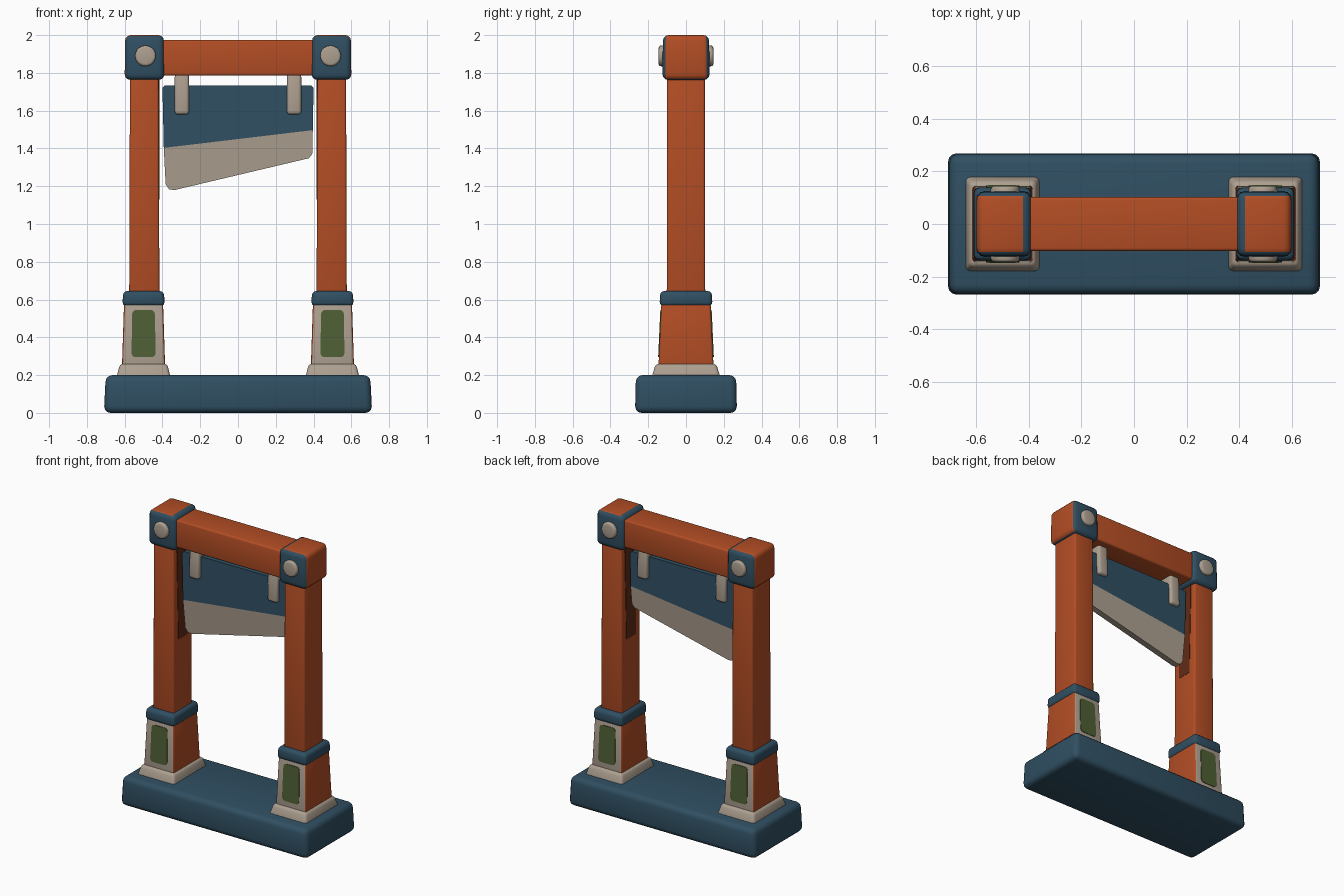
import bpy, bmesh, math
from mathutils import Matrix

if "Cube" in bpy.data.objects:
    bpy.data.objects.remove(bpy.data.objects["Cube"])

def material(name, rgb):
    m = bpy.data.materials.new(name)
    m.diffuse_color = (*rgb, 1)
    m.use_nodes = True
    m.node_tree.nodes["Principled BSDF"].inputs["Base Color"].default_value = m.diffuse_color
    return m

ORANGE = material("burnt_orange", (0.45, 0.075, 0.018))
TEAL = material("slate_blue", (0.029, 0.078, 0.122))
BEIGE = material("warm_beige", (0.42, 0.35, 0.28))
GREEN = material("moss_green", (0.08, 0.115, 0.036))
BROWN = material("dark_brown", (0.12, 0.025, 0.008))

def finish(name, bm, mats, rule=None):
    bmesh.ops.recalc_face_normals(bm, faces=bm.faces[:])
    bm.normal_update()
    if rule:
        for f in bm.faces:
            f.material_index = rule(f.normal)
    me = bpy.data.meshes.new(name)
    bm.to_mesh(me)
    bm.free()
    for m in mats:
        me.materials.append(m)
    ob = bpy.data.objects.new(name, me)
    bpy.context.collection.objects.link(ob)
    bpy.context.view_layer.objects.active = ob
    ob.select_set(True)
    bpy.ops.object.shade_smooth_by_angle(angle=math.radians(35))
    ob.select_set(False)
    return ob

def box(name, mats, cx, z, low, top, bevel=0.0, rule=None, only_y=False):
    """Tapered rounded box; low and top are half sizes (x, y)."""
    bm = bmesh.new()
    bmesh.ops.create_cube(bm, size=2)
    for v in bm.verts:
        hx, hy = top if v.co.z > 0 else low
        v.co = (cx + v.co.x * hx, v.co.y * hy, z[1] if v.co.z > 0 else z[0])
    if bevel:
        edges = [e for e in bm.edges if not only_y or
                 abs(e.verts[0].co.y - e.verts[1].co.y) > 0.02]
        bmesh.ops.bevel(bm, geom=edges, offset=bevel, segments=3,
                        profile=0.5, affect='EDGES')
    return finish(name, bm, mats, rule)

def slab(name, mat, pts, half):
    """Flat plate in the xz plane; each point is (x, z, half thickness factor)."""
    bm = bmesh.new()
    a = [bm.verts.new((x, -half * k, z)) for x, z, k in pts]
    b = [bm.verts.new((x, half * k, z)) for x, z, k in pts]
    bm.faces.new(a)
    bm.faces.new(b[::-1])
    n = len(pts)
    for i in range(n):
        j = (i + 1) % n
        bm.faces.new((a[i], b[i], b[j], a[j]))
    return finish(name, bm, [mat])

# Base and crossbeam
box("base", [TEAL], 0, (0, 0.2), (0.71, 0.27), (0.70, 0.265), 0.035)
box("crossbeam", [ORANGE], 0, (1.785, 1.975), (0.45, 0.103), (0.45, 0.103), 0.012)

for s, side in ((-1, "left"), (1, "right")):
    # Pedestal: foot, two-colour block, inset panels, collar
    box(side + "_foot", [BEIGE], s * 0.5, (0.18, 0.26), (0.145, 0.185), (0.125, 0.16), 0.018)
    box(side + "_pedestal", [ORANGE, BEIGE], s * 0.5, (0.22, 0.59), (0.115, 0.147), (0.103, 0.13),
        0.012, lambda n: 1 if abs(n.y) > 0.75 else 0)
    box(side + "_panels", [GREEN], s * 0.5, (0.295, 0.545), (0.064, 0.1475), (0.06, 0.136),
        0.022, only_y=True)
    box(side + "_collar", [TEAL], s * 0.5, (0.565, 0.645), (0.112, 0.14), (0.108, 0.137), 0.022)
    # Post with a dark guide strip on its inner face
    box(side + "_post", [ORANGE], s * 0.496, (0.6, 1.8), (0.08, 0.102), (0.076, 0.1), 0.012)
    box(side + "_guide_strip", [BROWN], s * 0.424, (1.13, 1.786), (0.008, 0.05), (0.008, 0.065))

    # Corner cap: orange on top and outside, blue elsewhere
    def cap_rule(n, s=s):
        if abs(n.y) > 0.45 or n.x * s < -0.2:
            return 0
        return 1 if n.x * s > 0.5 or n.z > 0.5 else 0
    box(side + "_corner_cap", [TEAL, ORANGE], s * 0.495, (1.763, 2.0), (0.105, 0.125),
        (0.103, 0.122), 0.03, cap_rule)

    # Bolt passing through the cap
    bm = bmesh.new()
    bmesh.ops.create_cone(bm, cap_ends=True, segments=20, radius1=0.055, radius2=0.055, depth=0.29)
    rims = [e for e in bm.edges if abs(e.verts[0].co.z - e.verts[1].co.z) < 0.01]
    bmesh.ops.bevel(bm, geom=rims, offset=0.013, segments=3, profile=0.5, affect='EDGES')
    bm.transform(Matrix.Translation((s * 0.49, 0, 1.89)) @ Matrix.Rotation(math.pi / 2, 4, 'X'))
    finish(side + "_bolt", bm, [BEIGE])

    # Hanger strap holding the blade
    box(side + "_hanger", [BEIGE], s * 0.297, (1.58, 1.795), (0.038, 0.06), (0.038, 0.052), 0.016)

# Blade: blue holder above a slanted cutting edge
slab("blade_holder", TEAL, [(-0.40, 1.72, 1), (-0.39, 1.732, 0.8), (0.39, 1.732, 0.8), (0.40, 1.72, 1),
                            (0.396, 1.497, 1), (-0.393, 1.403, 1)], 0.035)
slab("blade_edge", BEIGE, [(-0.393, 1.403, 1), (0.396, 1.497, 1), (0.393, 1.37, 0.7), (0.375, 1.348, 0.6),
                           (-0.335, 1.18, 0.6), (-0.365, 1.183, 0.6), (-0.383, 1.21, 0.7)], 0.035)
